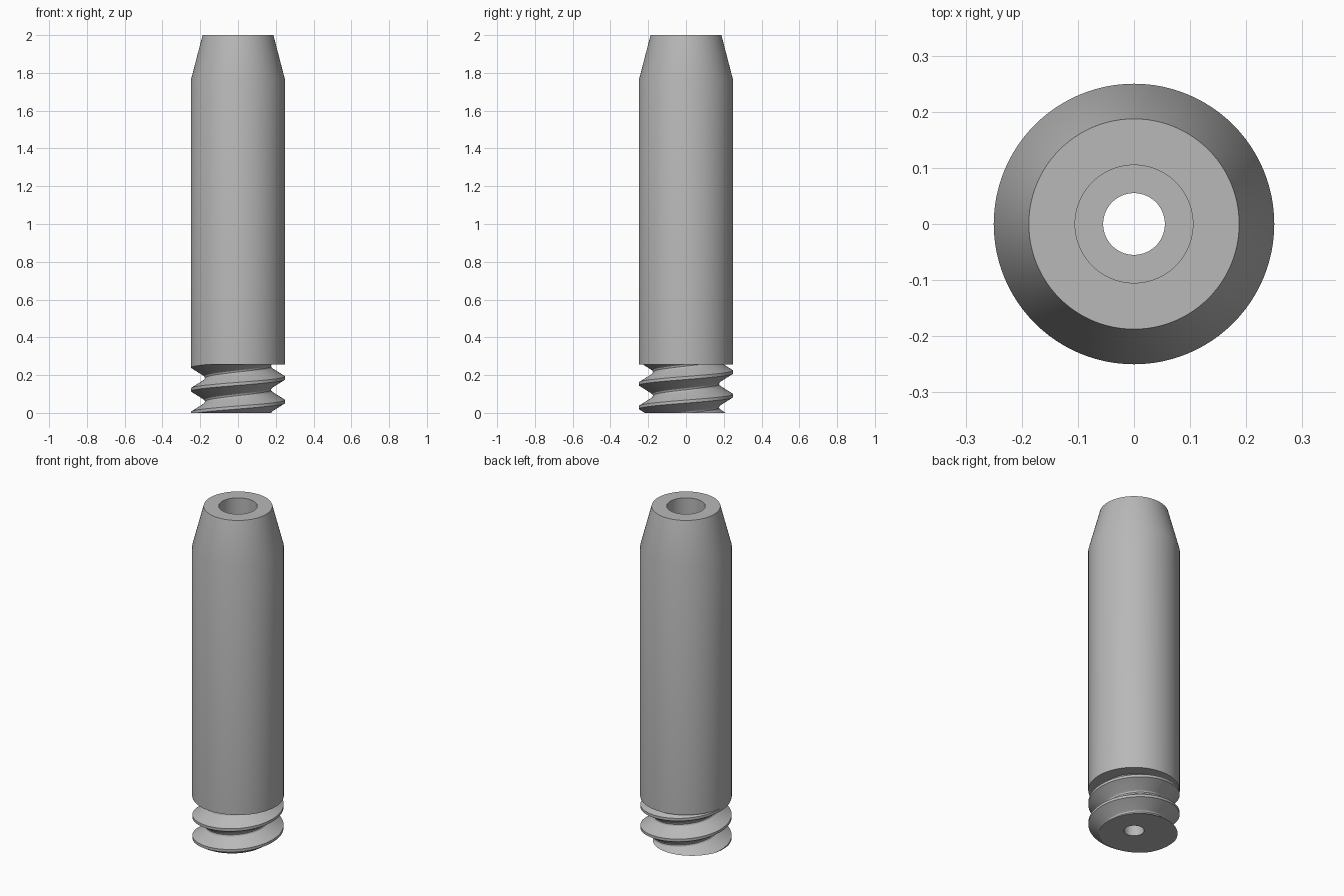
import bpy, bmesh, math
from math import cos, sin, pi

cube = bpy.data.objects.get("Cube")
if cube:
    bpy.data.objects.remove(cube)

SEG = 96
R, BORE, HOLE = 0.25, 0.105, 0.055
TOP, TAPER_Z, SHOULDER = 2.0, 1.76, 0.255
PITCH, CREST_Z = 0.125, 0.06

grey = bpy.data.materials.new("plain_grey")
grey.use_nodes = True
GREY = (0.48, 0.48, 0.48, 1)
grey.diffuse_color = GREY
grey.node_tree.nodes["Principled BSDF"].inputs["Base Color"].default_value = GREY


def ring(bm, r, z):
    return [bm.verts.new((r * cos(2 * pi * i / SEG), r * sin(2 * pi * i / SEG), z))
            for i in range(SEG)]


def loop_edges(bm, verts):
    return [bm.edges.get((v, verts[i - 1])) for i, v in enumerate(verts)]


def lathe(bm, profile):
    """Revolve (radius, height) points and return the vertex rings."""
    rings = [ring(bm, r, z) for r, z in profile]
    for a, b in zip(rings, rings[1:]):
        for i in range(SEG):
            j = (i + 1) % SEG
            bm.faces.new((a[i], a[j], b[j], b[i]))
    return rings


def finish(bm, name):
    bmesh.ops.recalc_face_normals(bm, faces=bm.faces)
    mesh = bpy.data.meshes.new(name)
    bm.to_mesh(mesh)
    bm.free()
    mesh.materials.append(grey)
    obj = bpy.data.objects.new(name, mesh)
    bpy.context.collection.objects.link(obj)
    bpy.ops.object.select_all(action='DESELECT')
    obj.select_set(True)
    bpy.context.view_layer.objects.active = obj
    bpy.ops.object.shade_smooth_by_angle(angle=math.radians(30))


# Helical thread: one pitch of the section, as (offset from crest, radius)
section = [(-0.008, 0.249), (0.008, 0.249), (0.046, 0.188),
           (0.054, 0.178), (0.0625, 0.175), (0.071, 0.178), (0.079, 0.188)]
N, TURNS = len(section), 6
bm = bmesh.new()
cols = []
for i in range(SEG):
    a = 2 * pi * i / SEG
    cols.append([bm.verts.new((r * cos(a), r * sin(a),
                               CREST_Z + dz + PITCH * (k - 2 + i / SEG)))
                 for k in range(TURNS) for dz, r in section])
for i in range(SEG):
    # the last column meets the first one a full pitch higher
    shift = N if i == SEG - 1 else 0
    a, b = cols[i], cols[(i + 1) % SEG]
    for k in range(N * (TURNS - 1) - 1):
        bm.faces.new((a[k], b[k + shift], b[k + 1 + shift], a[k + 1]))

# Trim the thread flat at both ends
for z, side in ((0, -1), (SHOULDER, 1)):
    bmesh.ops.bisect_plane(bm, geom=bm.verts[:] + bm.edges[:] + bm.faces[:],
                           plane_co=(0, 0, z), plane_no=(0, 0, side), clear_outer=True)
bmesh.ops.delete(bm, geom=[v for v in bm.verts if not v.link_faces], context='VERTS')
rims = [[e for e in bm.edges if e.is_boundary
         and all(abs(v.co.z - z) < 1e-4 for v in e.verts)] for z in (0, SHOULDER)]

# Body wall, tapered nose, wide bore and narrow through hole
rings = lathe(bm, [(R, SHOULDER), (R, TAPER_Z), (0.1875, TOP), (BORE, TOP),
                   (BORE, SHOULDER), (HOLE, SHOULDER), (HOLE, 0)])

# Flat bottom face and the shoulder above the thread
for rim, verts in ((rims[0], rings[-1]), (rims[1], rings[0])):
    bmesh.ops.triangle_fill(bm, use_beauty=True, use_dissolve=False,
                            edges=rim + loop_edges(bm, verts),
                            normal=(0, 0, -1))
finish(bm, "threaded_sleeve")
